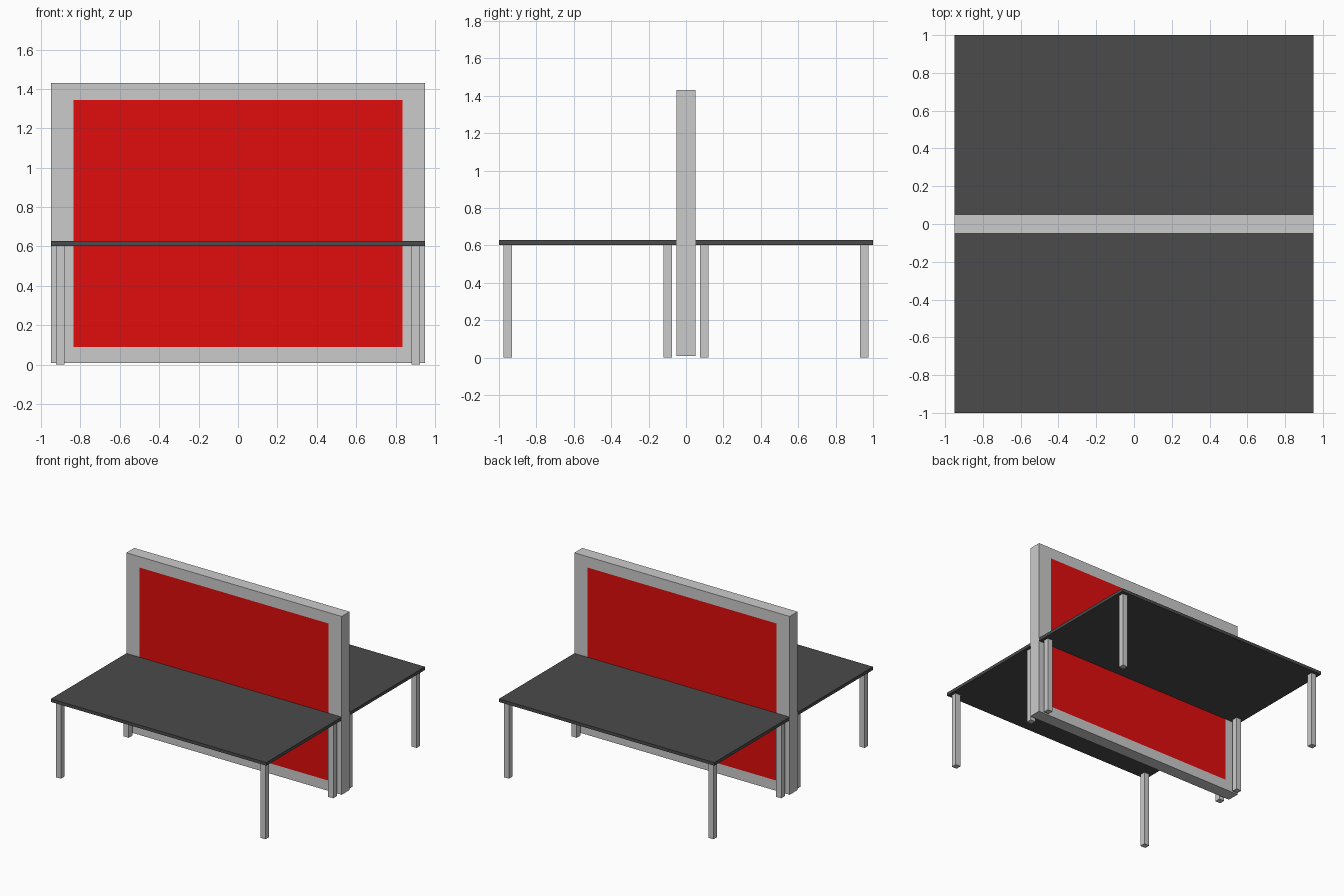
import bpy
import bmesh
from mathutils import Vector

if "Cube" in bpy.data.objects:
    bpy.data.objects.remove(bpy.data.objects["Cube"])


def material(name, rgb):
    mat = bpy.data.materials.new(name)
    mat.diffuse_color = (*rgb, 1.0)
    mat.use_nodes = True
    mat.node_tree.nodes["Principled BSDF"].inputs["Base Color"].default_value = mat.diffuse_color
    return mat


def add_object(name, bm, mat=None):
    bmesh.ops.recalc_face_normals(bm, faces=bm.faces)
    mesh = bpy.data.meshes.new(name)
    bm.to_mesh(mesh)
    bm.free()
    if mat:
        mesh.materials.append(mat)
    obj = bpy.data.objects.new(name, mesh)
    bpy.context.collection.objects.link(obj)
    return obj


def box(name, lo, hi, mat=None):
    lo, hi = Vector(lo), Vector(hi)
    bm = bmesh.new()
    bmesh.ops.create_cube(bm, size=1.0)
    bmesh.ops.scale(bm, vec=hi - lo, verts=bm.verts)
    bmesh.ops.translate(bm, vec=(lo + hi) / 2, verts=bm.verts)
    return add_object(name, bm, mat)


def rectangle_frame(name, outer, inner, half_depth):
    """Rectangular ring in the xz plane; outer and inner are (half_x, z0, z1)."""
    bm = bmesh.new()

    def loop(rect, y):
        x, z0, z1 = rect
        return [bm.verts.new((px, y, pz))
                for px, pz in ((-x, z0), (x, z0), (x, z1), (-x, z1))]

    loops = [loop(outer, -half_depth), loop(outer, half_depth),
             loop(inner, half_depth), loop(inner, -half_depth)]
    for a, b in zip(loops, loops[1:] + loops[:1]):
        for i in range(4):
            j = (i + 1) % 4
            bm.faces.new((a[i], a[j], b[j], b[i]))
    return add_object(name, bm)


red = material("red_fabric", (0.75, 0.004, 0.004))
dark = material("dark_laminate", (0.07, 0.07, 0.07))

# Central divider: grey frame with a flush red panel
HALF = 0.05
rectangle_frame("divider_frame", (0.95, 0.008, 1.43), (0.835, 0.09, 1.343), HALF)
box("divider_panel", (-0.835, -HALF, 0.09), (0.835, HALF, 1.343), red)

# One desk on each side of the divider, four square legs each
for side, sy in (("front", -1), ("back", 1)):
    y0, y1 = sorted((sy * HALF, sy * 1.0))
    box(side + "_desktop", (-0.95, y0, 0.603), (0.95, y1, 0.628), dark)
    for place, near in (("inner", 0.075), ("outer", 0.93)):
        ly0, ly1 = sorted((sy * near, sy * (near + 0.045)))
        for hand, sx in (("left", -1), ("right", 1)):
            x0, x1 = sorted((sx * 0.88, sx * 0.925))
            box(f"{side}_{place}_leg_{hand}", (x0, ly0, 0), (x1, ly1, 0.603))
